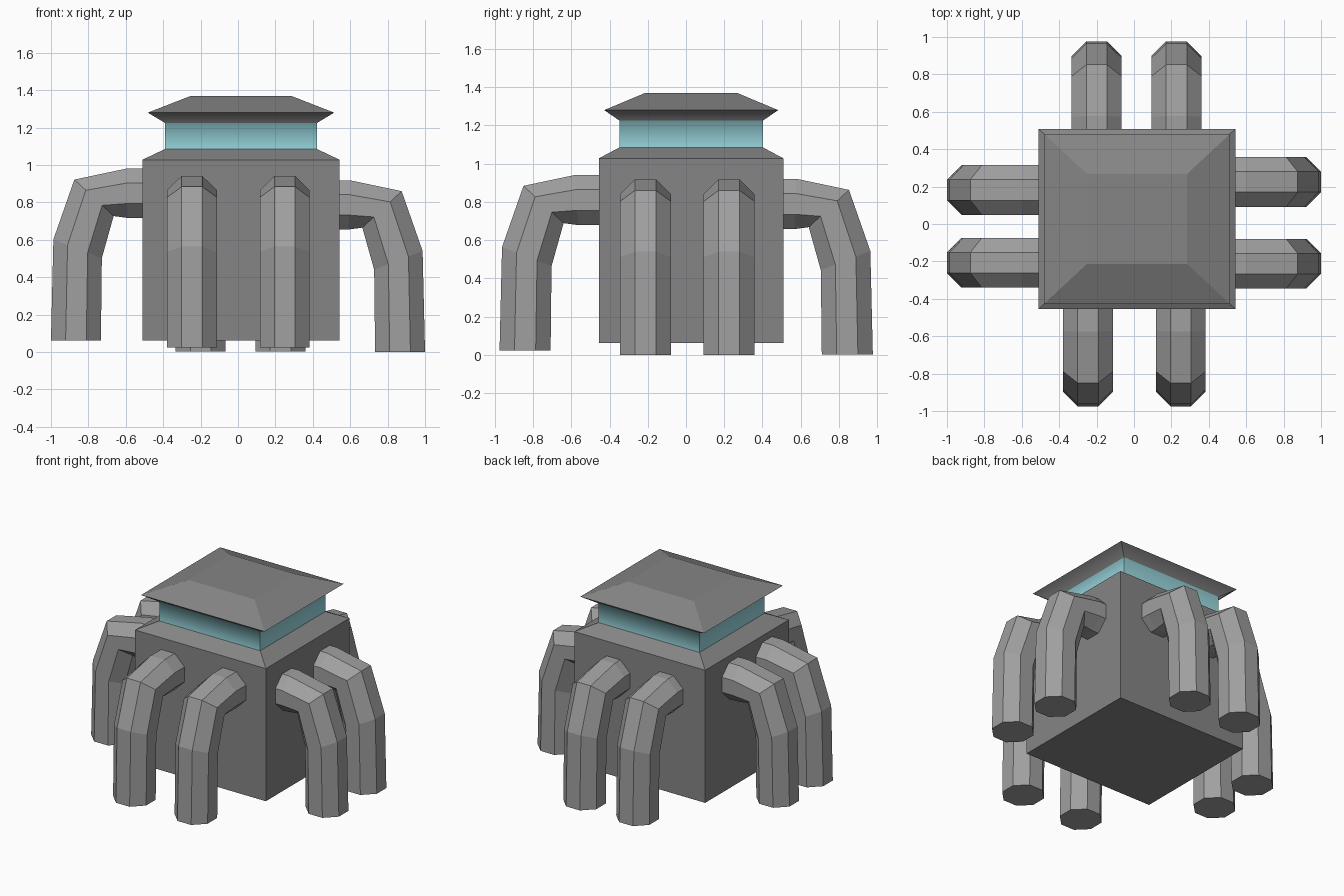
import bpy, bmesh
from math import sin, cos, pi
from mathutils import Vector

if "Cube" in bpy.data.objects:
    bpy.data.objects.remove(bpy.data.objects["Cube"])

CX, CY = 0.016, 0.027   # centre of the square tower


def material(name, colour):
    mat = bpy.data.materials.new(name)
    mat.diffuse_color = (*colour, 1)
    mat.use_nodes = True
    mat.node_tree.nodes["Principled BSDF"].inputs["Base Color"].default_value = mat.diffuse_color
    return mat


DARK = material("dark_grey", (0.235, 0.235, 0.235))
MID = material("mid_grey", (0.35, 0.35, 0.35))
GLASS = material("window_glass", (0.33, 0.71, 0.77))


def mesh_object(name, rings, *mats):
    """Skin a list of point rings into a closed, flat shaded solid."""
    bm = bmesh.new()
    loops = [[bm.verts.new(p) for p in ring] for ring in rings]
    n = len(loops[0])
    for a, b in zip(loops, loops[1:]):
        for i in range(n):
            j = (i + 1) % n
            bm.faces.new((a[i], a[j], b[j], b[i]))
    bm.faces.new(loops[0])
    bm.faces.new(loops[-1])
    bmesh.ops.recalc_face_normals(bm, faces=bm.faces)
    me = bpy.data.meshes.new(name)
    bm.to_mesh(me)
    bm.free()
    for m in mats:
        me.materials.append(m)
    ob = bpy.data.objects.new(name, me)
    bpy.context.collection.objects.link(ob)
    return ob


def tower(name, levels, *mats):
    """Stack of rectangles: (half x, half y, z)."""
    corners = ((-1, -1), (1, -1), (1, 1), (-1, 1))
    return mesh_object(name, [[(CX + sx * hx, CY + sy * hy, z) for sx, sy in corners]
                              for hx, hy, z in levels], *mats)


# Square body with sloped shoulder
tower("body", [(0.527, 0.482, 0.062), (0.527, 0.482, 1.028), (0.407, 0.375, 1.085)], DARK)

# Window band flowing into the roof underside, under a flat shaded hipped roof
roof = tower("roof_and_window", [(0.407, 0.375, 1.085), (0.407, 0.375, 1.225),
                                 (0.498, 0.455, 1.28), (0.267, 0.24, 1.37)], DARK, GLASS)
mesh = roof.data
for p in mesh.polygons:
    p.use_smooth = p.index < 8          # window and underside blend together
    p.material_index = 1 if p.index < 4 else 0
for e in mesh.edges:                    # corners stay sharp
    a, b = (mesh.vertices[v].co for v in e.vertices)
    e.use_edge_sharp = abs(a.z - b.z) > 0.01

# Leg cross-sections: (inset, height) on the outer side, then on the inner side
SECTIONS = [((0.00, 0.00), (0.267, 0.00)),
            ((0.013, 0.54), (0.272, 0.44)),
            ((0.125, 0.86), (0.335, 0.665)),
            ((0.40, 0.918), (0.41, 0.655)),
            ((0.57, 0.918), (0.57, 0.655))]
HALF_WIDTH = 0.133


def leg(name, direction, reach, side, foot_z):
    """Bent octagonal leg reaching out along direction, offset sideways."""
    d = Vector(direction)
    across = Vector((abs(d.y), abs(d.x), 0))
    k = 1 / cos(pi / 8)
    rings = []
    for outer, inner in SECTIONS:
        po, pi_ = (d * (reach - p[0]) + Vector((0, 0, foot_z + p[1])) for p in (outer, inner))
        mid, half = (po + pi_) / 2, (po - pi_) / 2
        angles = [pi / 8 + i * pi / 4 for i in range(8)]
        rings.append([mid + across * (side + k * HALF_WIDTH * sin(a)) + half * k * cos(a)
                      for a in angles])
    return mesh_object(name, rings, MID)


# Two legs on each side: direction, reach, foot height, sideways positions
for side_name, direction, reach, foot_z, places in (
        ("left", (-1, 0, 0), 1.0, 0.062, (-0.207, 0.182)),
        ("right", (1, 0, 0), 1.0, 0.0, (-0.212, 0.225)),
        ("front", (0, -1, 0), 0.975, 0.024, (-0.246, 0.25)),
        ("back", (0, 1, 0), 0.977, 0.003, (-0.2, 0.227))):
    for i, place in enumerate(places):
        leg(f"{side_name}_leg_{i + 1}", direction, reach, place, foot_z)
